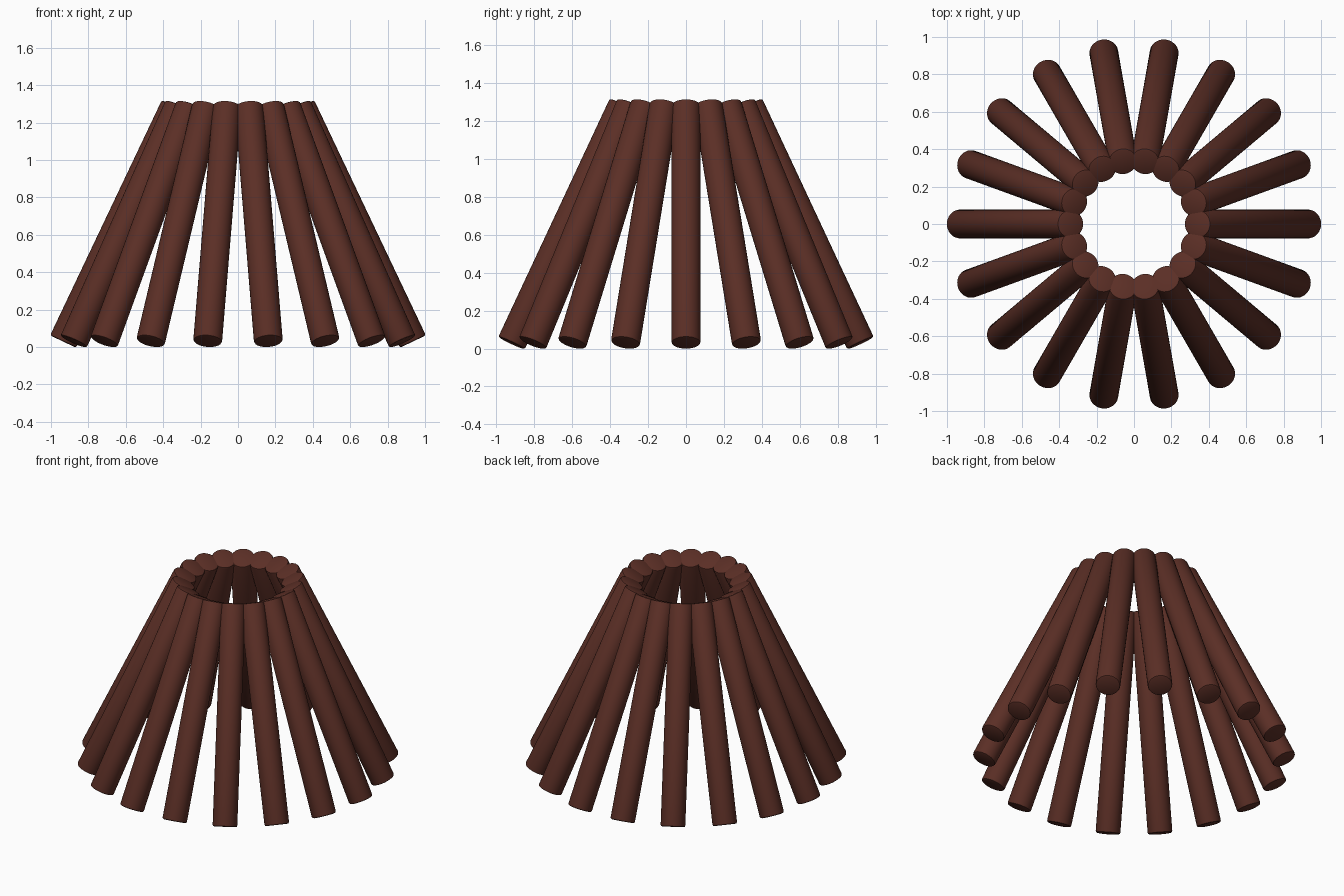
import bpy, math
from mathutils import Vector, Matrix

if "Cube" in bpy.data.objects:
    bpy.data.objects.remove(bpy.data.objects["Cube"])

COUNT = 18
RADIUS = 0.077
BEVEL = 0.01
FOOT = Vector((0.935, 0, 0.029))   # centre of the lower end
HEAD = Vector((0.338, 0, 1.286))   # centre of the upper end

wood = bpy.data.materials.new("dark brown wood")
wood.diffuse_color = (0.105, 0.028, 0.019, 1)
wood.use_nodes = True
wood.node_tree.nodes["Principled BSDF"].inputs["Base Color"].default_value = wood.diffuse_color

# One log with softened rims, leaning inwards
axis = HEAD - FOOT
bpy.ops.mesh.primitive_cylinder_add(vertices=32, radius=RADIUS, depth=axis.length)
log = bpy.context.object
log.name = "log_01"
log.data.name = "log"
log.data.materials.append(wood)
bev = log.modifiers.new("rim", 'BEVEL')
bev.width = BEVEL
bev.segments = 2
bev.limit_method = 'ANGLE'
bev.angle_limit = math.radians(40)
bpy.ops.object.modifier_apply(modifier=bev.name)
bpy.ops.object.shade_smooth_by_angle(angle=math.radians(35))
lean = axis.to_track_quat('Z', 'Y').to_matrix().to_4x4()
log.data.transform(Matrix.Translation((FOOT + HEAD) / 2) @ lean)

# Ring of logs sharing the same mesh
for i in range(1, COUNT):
    copy = log.copy()
    copy.name = f"log_{i + 1:02d}"
    copy.rotation_euler = (0, 0, 2 * math.pi * i / COUNT)
    bpy.context.collection.objects.link(copy)
